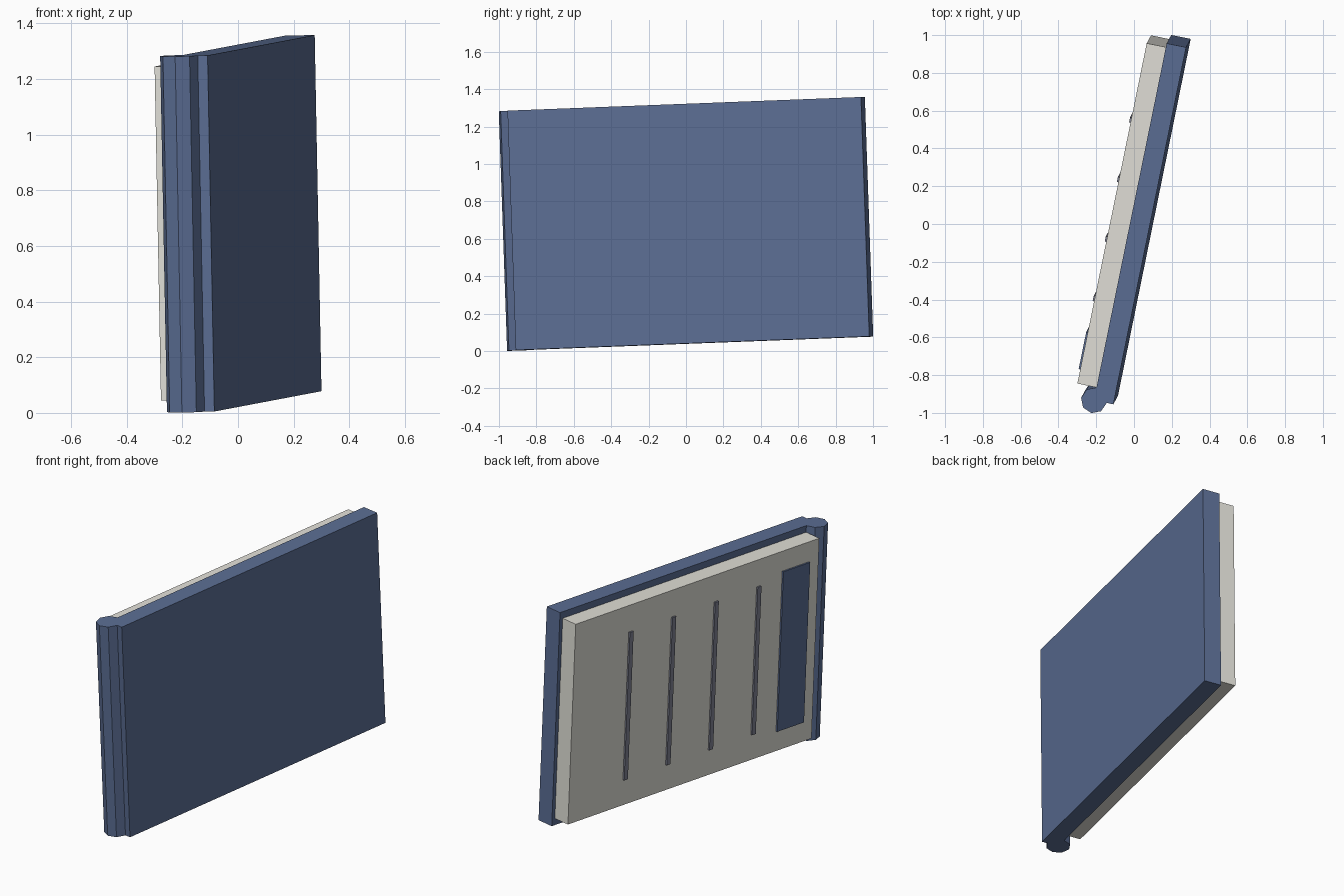
import bpy
from mathutils import Vector, Matrix

if "Cube" in bpy.data.objects:
    bpy.data.objects.remove(bpy.data.objects["Cube"])

# Tilted frame of the book: x = thickness, y = page width, z = height
width_dir = Vector((0.1995, 0.979, 0.0378)).normalized()
thick_dir = width_dir.cross(Vector((-0.0195, -0.037, 0.999))).normalized()
up_dir = thick_dir.cross(width_dir)
frame = Matrix((thick_dir, width_dir, up_dir)).transposed().to_4x4()
frame.translation = (-0.085, -0.91, 0.005)


def material(name, rgb):
    mat = bpy.data.materials.new(name)
    mat.diffuse_color = (*rgb, 1)
    mat.use_nodes = True
    mat.node_tree.nodes["Principled BSDF"].inputs["Base Color"].default_value = mat.diffuse_color
    return mat


def place(name, mat, center):
    obj = bpy.context.object
    obj.name = obj.data.name = name
    obj.data.materials.append(mat)
    obj.matrix_world = frame @ Matrix.Translation(center)


def box(name, mat, lo, hi):
    lo, hi = Vector(lo), Vector(hi)
    bpy.ops.mesh.primitive_cube_add(size=1)
    bpy.context.object.data.transform(Matrix.Diagonal((*(hi - lo), 1)))
    place(name, mat, (lo + hi) / 2)


blue = material("cover_blue", (0.105, 0.155, 0.295))
cream = material("page_cream", (0.76, 0.75, 0.69))
grey = material("ink_grey", (0.22, 0.23, 0.30))

HEIGHT, COVER, PAGE = 1.281, -0.105, -0.209

# Cover slab and page block
box("cover", blue, (COVER, 0, 0), (0, 1.93, HEIGHT))
box("page_block", cream, (PAGE, 0.068, 0.04), (COVER, 1.908, 1.241))

# Octagonal spine
bpy.ops.mesh.primitive_cylinder_add(vertices=8, radius=0.069, depth=HEIGHT)
place("spine", blue, (COVER, 0, HEIGHT / 2))

# Raised margin band and ruled lines on the open page
box("margin_band", blue, (PAGE - 0.01, 0.14, 0.16), (PAGE + 0.01, 0.342, 1.12))
for i in range(4):
    y = 0.52 + 0.322 * i
    box(f"page_line_{i + 1}", grey, (PAGE - 0.01, y - 0.014, 0.193), (PAGE + 0.01, y + 0.014, 1.08))
